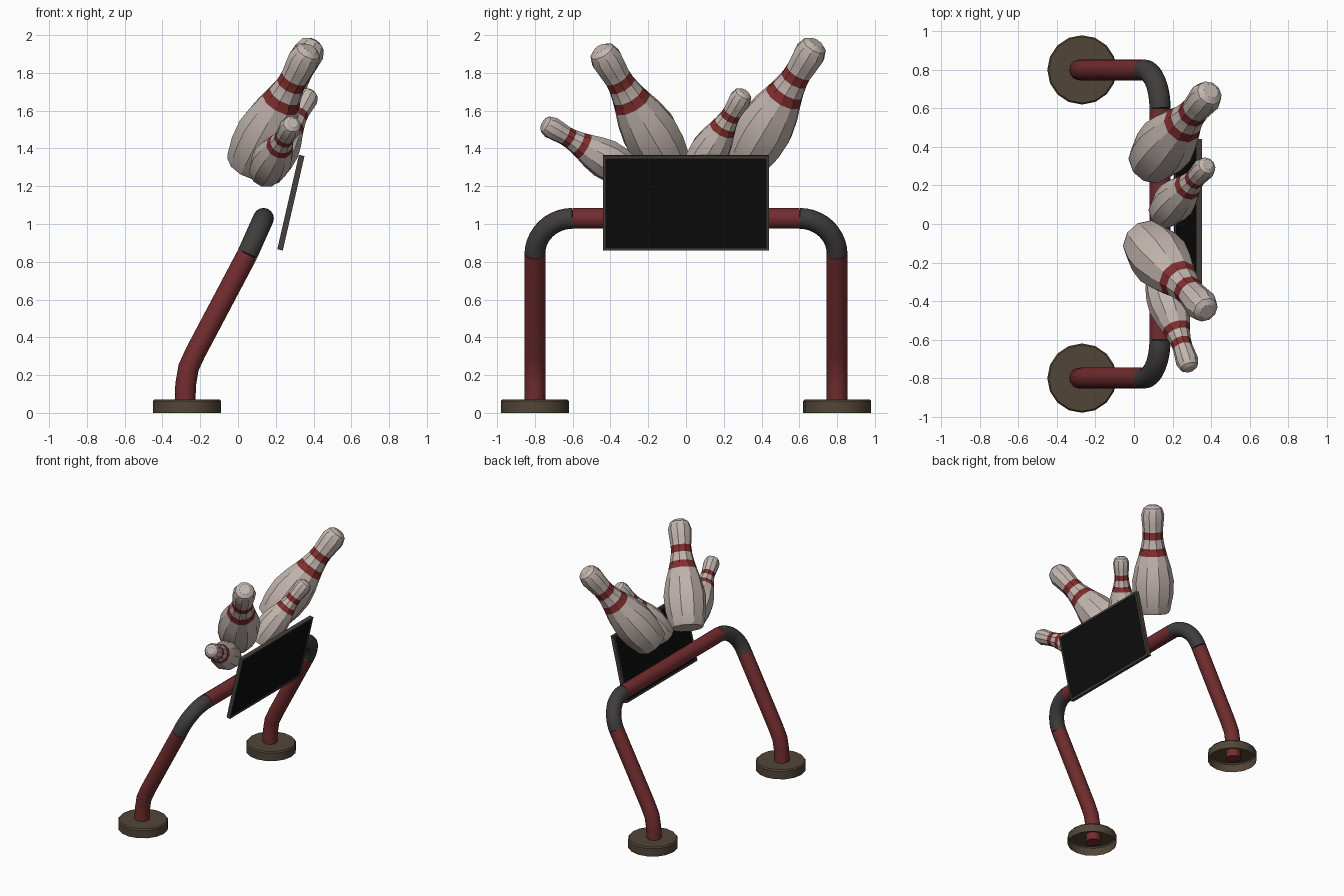
import bpy, bmesh, math
from mathutils import Vector, Matrix

if "Cube" in bpy.data.objects:
    bpy.data.objects.remove(bpy.data.objects["Cube"])


def material(name, rgb):
    m = bpy.data.materials.new(name)
    m.diffuse_color = (*rgb, 1)
    m.use_nodes = True
    m.node_tree.nodes["Principled BSDF"].inputs["Base Color"].default_value = m.diffuse_color
    return m


PIPE_RED = material("pipe red", (0.17, 0.026, 0.028))
STRIPE_RED = material("stripe red", (0.22, 0.028, 0.028))
PIN_WHITE = material("pin off-white", (0.54, 0.46, 0.425))
ELBOW_GREY = material("elbow grey", (0.052, 0.046, 0.046))
BASE_BROWN = material("base brown", (0.085, 0.06, 0.038))
FRAME_GREY = material("frame brown grey", (0.06, 0.05, 0.045))
PANEL_BLACK = material("panel black", (0.004, 0.004, 0.004))


def finish(name, bm, mats, smooth=None):
    bmesh.ops.recalc_face_normals(bm, faces=bm.faces[:])
    me = bpy.data.meshes.new(name)
    bm.to_mesh(me)
    bm.free()
    ob = bpy.data.objects.new(name, me)
    bpy.context.collection.objects.link(ob)
    for m in mats:
        me.materials.append(m)
    if smooth:
        bpy.ops.object.select_all(action='DESELECT')
        ob.select_set(True)
        bpy.context.view_layer.objects.active = ob
        bpy.ops.object.shade_smooth_by_angle(angle=math.radians(smooth))
    return ob


def skin(bm, rings, bands=None):
    for i in range(len(rings) - 1):
        a, b = rings[i], rings[i + 1]
        n = len(a)
        for k in range(n):
            f = bm.faces.new((a[k], a[(k + 1) % n], b[(k + 1) % n], b[k]))
            f.material_index = bands[i] if bands else 0


def tube(name, pts, ref, mat, r=0.055, sides=16):
    """Sweep a circle along pts; ref is a constant direction normal to the path plane."""
    bm = bmesh.new()
    pts = [Vector(p) for p in pts]
    ref = Vector(ref).normalized()
    rings = []
    for i, p in enumerate(pts):
        t = (pts[min(i + 1, len(pts) - 1)] - pts[max(i - 1, 0)]).normalized()
        side = t.cross(ref).normalized()
        rings.append([bm.verts.new(p + r * (math.cos(a) * ref + math.sin(a) * side))
                      for a in (2 * math.pi * k / sides for k in range(sides))])
    skin(bm, rings)
    bm.faces.new(rings[0])
    bm.faces.new(rings[-1])
    return finish(name, bm, [mat], 40)


def lathe(name, profile, sides, mats, cap_bottom, smooth, matrix):
    """Profile rows: (height, radius, material of the band above)."""
    bm = bmesh.new()
    rings = [[bm.verts.new((r * math.cos(2 * math.pi * k / sides),
                            r * math.sin(2 * math.pi * k / sides), z))
              for k in range(sides)] for z, r, _ in profile]
    skin(bm, rings, [p[2] for p in profile])
    bm.faces.new(rings[-1])
    if cap_bottom:
        bm.faces.new(rings[0])
    bm.transform(matrix)
    return finish(name, bm, mats, smooth)


# Frame pipes and feet, one set on each side
x0, z0 = 0.05, 0.84              # where leg meets elbow
ux, uz = 0.085, 0.19             # elbow rise in the leaning plane
lean_normal = (uz, 0, -ux)
for s, side in ((-1, "left"), (1, "right")):
    lathe(side + "_foot", [(0, 0.18, 0), (0.062, 0.18, 0), (0.072, 0.172, 0)], 16,
          [BASE_BROWN], False, 30, Matrix.Translation((-0.27, s * 0.8, 0)))
    leg = [(-0.282, 0.015), (-0.277, 0.15), (-0.262, 0.24), (-0.225, 0.32), (x0, z0)]
    tube(side + "_leg", [(x, s * 0.8, z) for x, z in leg], (0, 1, 0), PIPE_RED)
    arc = [math.pi / 2 * i / 10 for i in range(11)]
    tube(side + "_elbow", [(x0 + ux * math.sin(t), s * (0.6 + 0.2 * math.cos(t)),
                            z0 + uz * math.sin(t)) for t in arc], lean_normal, ELBOW_GREY)
tube("crossbar", [(x0 + ux, -0.6, z0 + uz), (x0 + ux, 0.6, z0 + uz)], lean_normal, PIPE_RED)

# Leaning sign board: framed box with a black panel on both faces
bm = bmesh.new()
bmesh.ops.create_cube(bm, size=1, matrix=Matrix.Diagonal((0.03, 0.88, 0.513, 1)))
bm.faces.ensure_lookup_table()
for f in [f for f in bm.faces if abs(f.normal.x) > 0.9]:
    bmesh.ops.inset_region(bm, faces=[f], thickness=0.02, depth=0)
    bmesh.ops.inset_region(bm, faces=[f], thickness=0.001, depth=-0.006)
    f.material_index = 1
bm.transform(Matrix.Translation((0.28, 0, 1.113)) @ Matrix.Rotation(math.atan2(0.115, 0.5), 4, 'Y'))
finish("sign_board", bm, [FRAME_GREY, PANEL_BLACK])

# Bowling pins: one profile, placed by tip point, axis and scale
PIN = [(0, 0.115, 0), (0.02, 0.125, 0), (0.13, 0.148, 0), (0.24, 0.153, 0), (0.34, 0.133, 0),
       (0.43, 0.105, 1), (0.485, 0.09, 0), (0.55, 0.077, 1), (0.605, 0.074, 0),
       (0.66, 0.079, 0), (0.73, 0.085, 0), (0.78, 0.068, 0), (0.80, 0.04, 0)]
PINS = [("large_pin_right", (0.40, 0.69, 1.96), (0.40, 0.47, 0.78), 1.0),
        ("large_pin_left", (0.38, -0.455, 1.93), (0.414, -0.464, 0.784), 1.0),
        ("small_pin_right", (0.385, 0.31, 1.70), (0.42, 0.46, 0.78), 0.7),
        ("small_pin_left", (0.29, -0.755, 1.535), (0.27, -0.83, 0.48), 0.7)]
for name, tip, axis, scale in PINS:
    axis = Vector(axis).normalized()
    base = Vector(tip) - axis * 0.8 * scale
    lathe(name, PIN, 10, [PIN_WHITE, STRIPE_RED], True, 30,
          Matrix.Translation(base) @ axis.to_track_quat('Z', 'Y').to_matrix().to_4x4()
          @ Matrix.Scale(scale, 4))
